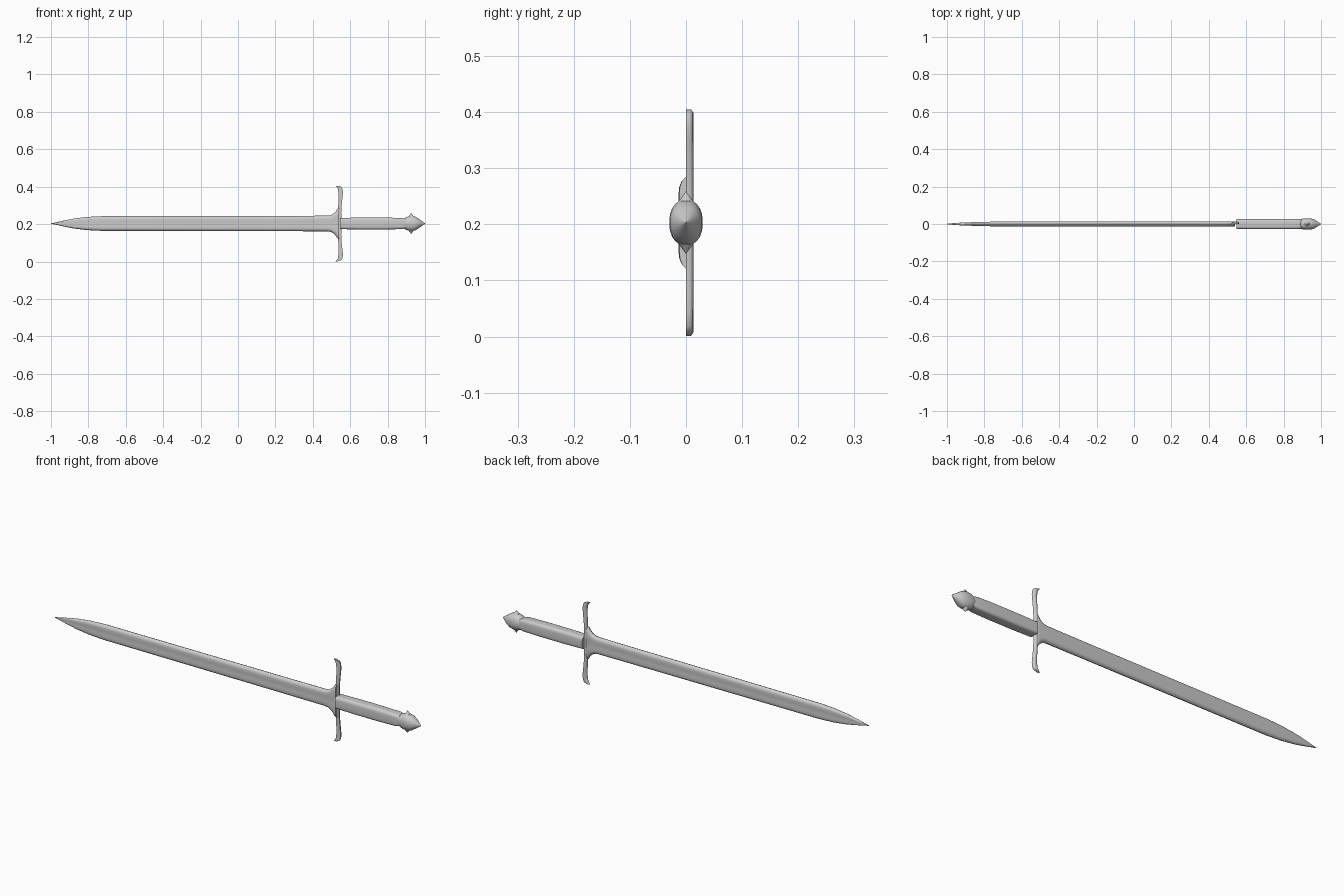
import bpy, bmesh, math
from mathutils import Vector, Matrix

if "Cube" in bpy.data.objects:
    bpy.data.objects.remove(bpy.data.objects["Cube"])

ZC = 0.203  # height of the sword's long axis


def finish(bm, name, angle=40):
    bmesh.ops.recalc_face_normals(bm, faces=bm.faces)
    me = bpy.data.meshes.new(name)
    bm.to_mesh(me)
    bm.free()
    ob = bpy.data.objects.new(name, me)
    bpy.context.collection.objects.link(ob)
    bpy.ops.object.select_all(action='DESELECT')
    ob.select_set(True)
    bpy.context.view_layer.objects.active = ob
    bpy.ops.object.shade_smooth_by_angle(angle=math.radians(angle))
    return ob


def loft(bm, rings):
    loops = [[bm.verts.new(p) for p in ring] for ring in rings]
    for a, b in zip(loops, loops[1:]):
        for i in range(len(a)):
            j = (i + 1) % len(a)
            bm.faces.new((a[i], a[j], b[j], b[i]))
    bm.faces.new(loops[0])
    bm.faces.new(loops[-1])


def superellipse(x, ry, rz, power, n=24):
    pts = []
    for i in range(n):
        a = 2 * math.pi * (i + 0.5) / n
        c, s = math.cos(a), math.sin(a)
        pts.append((x, ry * math.copysign(abs(c) ** (2 / power), c),
                    ZC + rz * math.copysign(abs(s) ** (2 / power), s)))
    return pts


# Blade: (x, half width, half thickness), flaring out into the guard
stations = [(-1.0, 0.001, 0.001), (-0.97, 0.007, 0.004), (-0.93, 0.016, 0.007),
            (-0.88, 0.026, 0.009), (-0.81, 0.035, 0.011), (-0.73, 0.039, 0.013),
            (0.30, 0.041, 0.0135), (0.48, 0.042, 0.0135), (0.497, 0.045, 0.0135),
            (0.512, 0.054, 0.0135), (0.524, 0.067, 0.0135), (0.532, 0.081, 0.0135),
            (0.54, 0.082, 0.012)]
half = [(1, 0), (0.92, 0.55), (0.78, 0.9), (0.6, 1), (0.25, 0.97), (0, 0.9),
        (-0.25, 0.97), (-0.6, 1), (-0.78, 0.9), (-0.92, 0.55)]
section = half + [(-w, -t) for w, t in half]
bm = bmesh.new()
loft(bm, [[(x, t * v, ZC + w * u) for u, v in section] for x, w, t in stations])
finish(bm, "blade")

# Crossguard: half-round bar on the +y side, tips curling towards the blade
arm = [(0, 0.535, 0.553), (0.06, 0.535, 0.552), (0.10, 0.536, 0.554),
       (0.135, 0.537, 0.558), (0.165, 0.537, 0.561), (0.185, 0.534, 0.559),
       (0.196, 0.528, 0.552), (0.202, 0.522, 0.535)]
path = [(-z, a, b) for z, a, b in reversed(arm[1:])] + arm
bm = bmesh.new()
rings = []
for z, a, b in path:
    depth = 0.009 if abs(z) > 0.2 else 0.013
    rings.append([((a + b) / 2 + (b - a) / 2 * math.cos(math.pi * i / 8),
                   depth * math.sin(math.pi * i / 8) ** 0.6 if 0 < i < 8 else 0,
                   ZC + z) for i in range(9)])
loft(bm, rings)
finish(bm, "crossguard")

# Grip: squarish bar with softly rounded faces
bm = bmesh.new()
loft(bm, [superellipse(x, ry, rz, 4.5) for x, ry, rz in
          [(0.548, 0.027, 0.030), (0.65, 0.0275, 0.032), (0.78, 0.0275, 0.032),
           (0.875, 0.027, 0.030), (0.897, 0.025, 0.025)]])
finish(bm, "grip")

# Pommel: pointed bulb
bm = bmesh.new()
loft(bm, [superellipse(x, ry, rz, 2.2) for x, ry, rz in
          [(0.885, 0.022, 0.022), (0.895, 0.027, 0.032), (0.91, 0.030, 0.038),
           (0.93, 0.030, 0.041), (0.95, 0.029, 0.036), (0.965, 0.024, 0.026),
           (0.982, 0.013, 0.014), (1.0, 0.001, 0.001)]])
finish(bm, "pommel")

# Pommel spikes, above and below
for side, label in ((1, "upper"), (-1, "lower")):
    bm = bmesh.new()
    bmesh.ops.create_cone(bm, cap_ends=True, segments=16, radius1=0.023,
                          radius2=0.0005, depth=0.03)
    bmesh.ops.transform(bm, verts=bm.verts, matrix=Matrix.Translation(
        Vector((0.926, 0, ZC + side * 0.040))) @ Matrix.Diagonal((1, 1, side, 1)))
    finish(bm, label + "_pommel_spike", 50)
